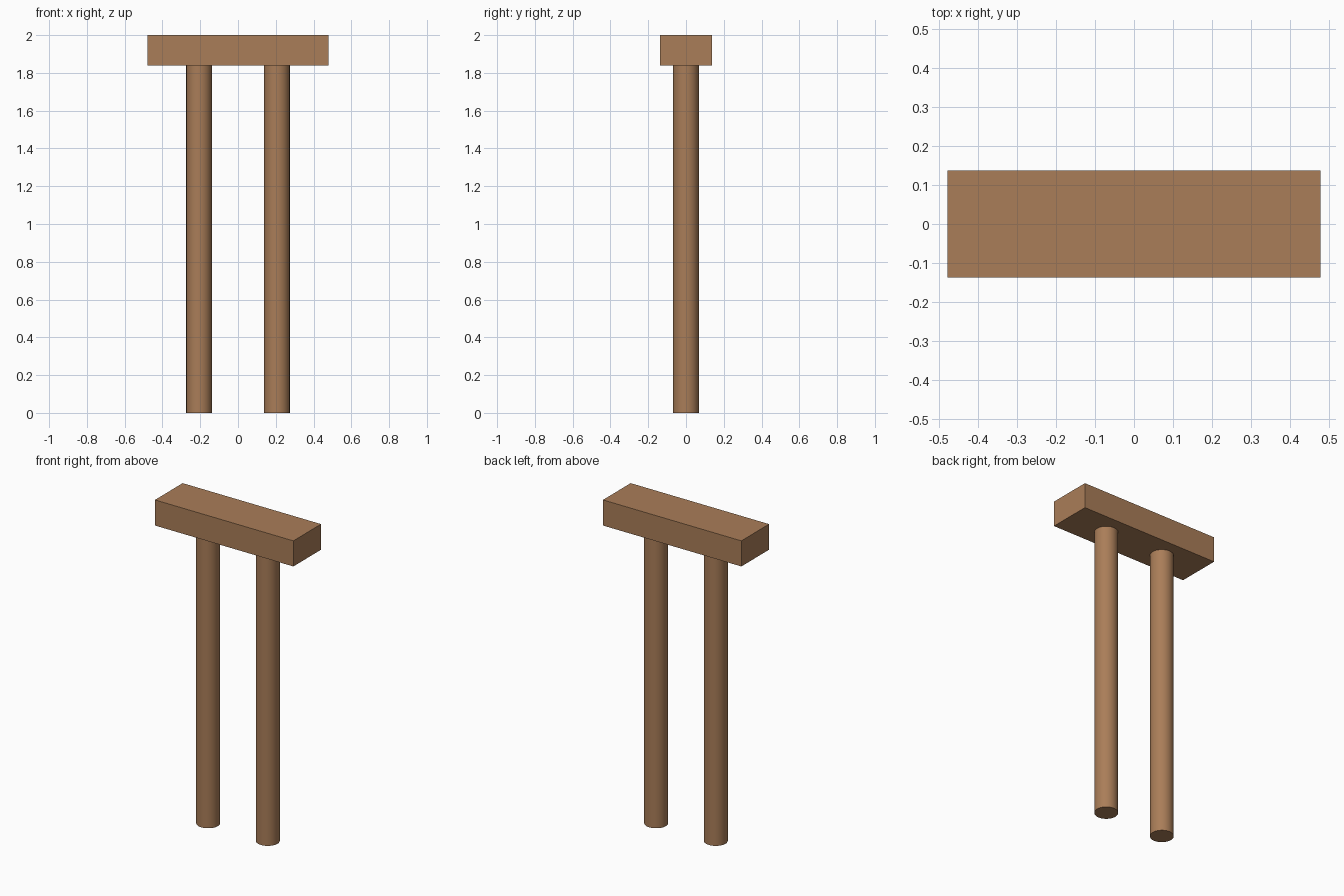
import bpy

if "Cube" in bpy.data.objects:
    bpy.data.objects.remove(bpy.data.objects["Cube"])

BEAM_BOTTOM, TOP = 1.84, 2.0

wood = bpy.data.materials.new("brown wood")
wood.diffuse_color = (0.40, 0.206, 0.098, 1)
wood.use_nodes = True
wood.node_tree.nodes["Principled BSDF"].inputs["Base Color"].default_value = wood.diffuse_color


def finish(name):
    ob = bpy.context.object
    ob.name = name
    ob.data.materials.append(wood)
    return ob


# Crossbeam on top
bpy.ops.mesh.primitive_cube_add(size=1, location=(0, 0, (BEAM_BOTTOM + TOP) / 2))
beam = finish("crossbeam")
beam.scale = (0.957, 0.274, TOP - BEAM_BOTTOM)
bpy.ops.object.transform_apply(location=False, rotation=False, scale=True)

# Two round posts
for side, x in (("left", -0.206), ("right", 0.206)):
    bpy.ops.mesh.primitive_cylinder_add(vertices=32, radius=0.068, depth=BEAM_BOTTOM,
                                        location=(x, 0, BEAM_BOTTOM / 2))
    finish(side + "_post")
    bpy.ops.object.shade_smooth_by_angle()
